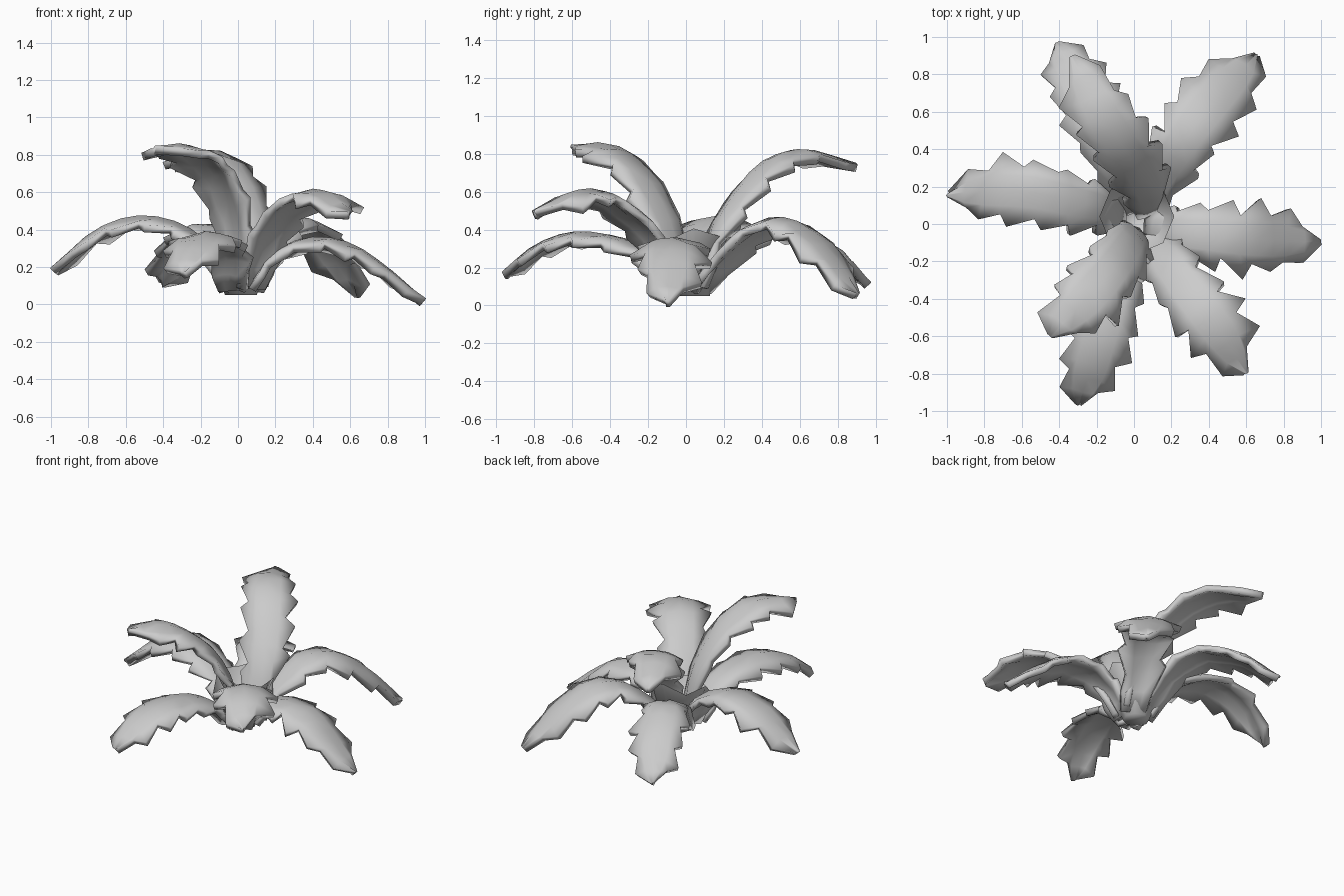
import bpy, bmesh, random
from mathutils import Vector

if "Cube" in bpy.data.objects:
    bpy.data.objects.remove(bpy.data.objects["Cube"])

random.seed(4)


def spline(pts, t):
    # Catmull-Rom point on a path, t in 0..1
    p = [Vector(q) for q in pts]
    p = [2 * p[0] - p[1]] + p + [2 * p[-1] - p[-2]]
    n = len(pts) - 1
    i = min(int(t * n), n - 1)
    u = t * n - i
    a, b, c, d = p[i:i + 4]
    return 0.5 * (2 * b + (c - a) * u + (2 * a - 5 * b + 4 * c - d) * u ** 2
                  + (3 * b - a - 3 * c + d) * u ** 3)


PROFILE = [(0, .5), (.15, .7), (.3, .86), (.6, 1), (.8, 1), (.92, .65), (1, .1)]


def profile(t):
    for (t0, w0), (t1, w1) in zip(PROFILE, PROFILE[1:]):
        if t <= t1:
            return w0 + (w1 - w0) * (t - t0) / (t1 - t0)
    return PROFILE[-1][1]


def finish(name, bm):
    me = bpy.data.meshes.new(name)
    bm.to_mesh(me)
    bm.free()
    me.shade_smooth()
    ob = bpy.data.objects.new(name, me)
    bpy.context.collection.objects.link(ob)
    return ob


def leaf(name, path, half, droop=.24, rows=12):
    # thick arched blade following a path, with ragged saw-tooth edges
    bm = bmesh.new()
    overall = Vector(path[-1]) - Vector(path[0])
    side = Vector((-overall.y, overall.x, 0)).normalized()
    grid = []
    for i in range(rows + 1):
        t = i / rows
        c = spline(path, t)
        tan = (spline(path, min(t + .02, 1)) - spline(path, max(t - .02, 0))).normalized()
        nor = tan.cross(side)
        w = half * profile(t)
        row = []
        for s in (-1, -.5, 0, .5, 1):
            k, fwd = s, 0
            if abs(s) == 1 and 0 < i < rows and t > .12:
                tooth = (i + (s > 0)) % 2
                k = s * (random.uniform(1.0, 1.32) if tooth else random.uniform(.7, .88))
                fwd = random.uniform(.02, .05) if tooth else -.015
            drop = droop * w * abs(k) ** 1.6
            if abs(s) == .5:
                drop += random.uniform(-.012, .012)
            row.append(bm.verts.new(c + side * w * k + tan * fwd - nor * drop))
        grid.append(row)
    for a, b in zip(grid, grid[1:]):
        for j in range(4):
            bm.faces.new((a[j], b[j], b[j + 1], a[j + 1]))
    ob = finish(name, bm)
    mod = ob.modifiers.new("thickness", 'SOLIDIFY')
    mod.thickness = .042
    mod.offset = -1
    return ob


# eight arching leaves
leaf("left_leaf", [(-.04, .03, .1), (-.14, .08, .31), (-.32, .12, .44), (-.55, .17, .475),
                   (-.78, .18, .39), (-1, .16, .19)], .165)
leaf("right_leaf", [(.05, -.02, .1), (.17, -.04, .27), (.38, -.06, .36), (.6, -.08, .33),
                    (.8, -.09, .2), (1, -.1, .025)], .17)
leaf("front_right_leaf", [(.05, -.05, .1), (.13, -.14, .34), (.23, -.28, .5), (.36, -.45, .61),
                          (.48, -.61, .6), (.6, -.8, .5)], .17)
leaf("front_left_high_leaf", [(.03, -.02, .1), (.01, -.06, .38), (-.06, -.17, .63),
                              (-.17, -.31, .79), (-.29, -.44, .86), (-.45, -.6, .84)], .175)
leaf("front_left_low_leaf", [(-.02, -.05, .1), (-.06, -.2, .29), (-.12, -.4, .37),
                             (-.18, -.6, .39), (-.24, -.8, .32), (-.3, -.97, .18)], .17)
leaf("back_left_high_leaf", [(.1, .04, .1), (.09, .14, .4), (.03, .28, .62),
                             (-.08, .45, .78), (-.2, .64, .825), (-.33, .9, .75)], .16)
leaf("back_left_low_leaf", [(-.02, .05, .1), (-.08, .27, .35), (-.17, .48, .43),
                            (-.26, .67, .38), (-.34, .84, .26), (-.41, .97, .12)], .16)
leaf("back_right_leaf", [(.05, .05, .1), (.14, .24, .33), (.25, .42, .46), (.38, .6, .44),
                         (.52, .77, .28), (.66, .91, .07)], .175)

# faceted crown that the leaves grow from: open, ragged and higher at the back
bm = bmesh.new()
bmesh.ops.create_cone(bm, cap_ends=True, segments=8, radius1=.085, radius2=.2, depth=.31)
top = [f for f in bm.faces if f.normal.z > .9]
bmesh.ops.delete(bm, geom=top, context='FACES_ONLY')
bmesh.ops.translate(bm, verts=bm.verts, vec=(.015, .04, .205))
for v in bm.verts:
    if v.co.z > .2:
        v.co.z += random.uniform(-.05, .05) + .3 * v.co.y
finish("crown_base", bm)
